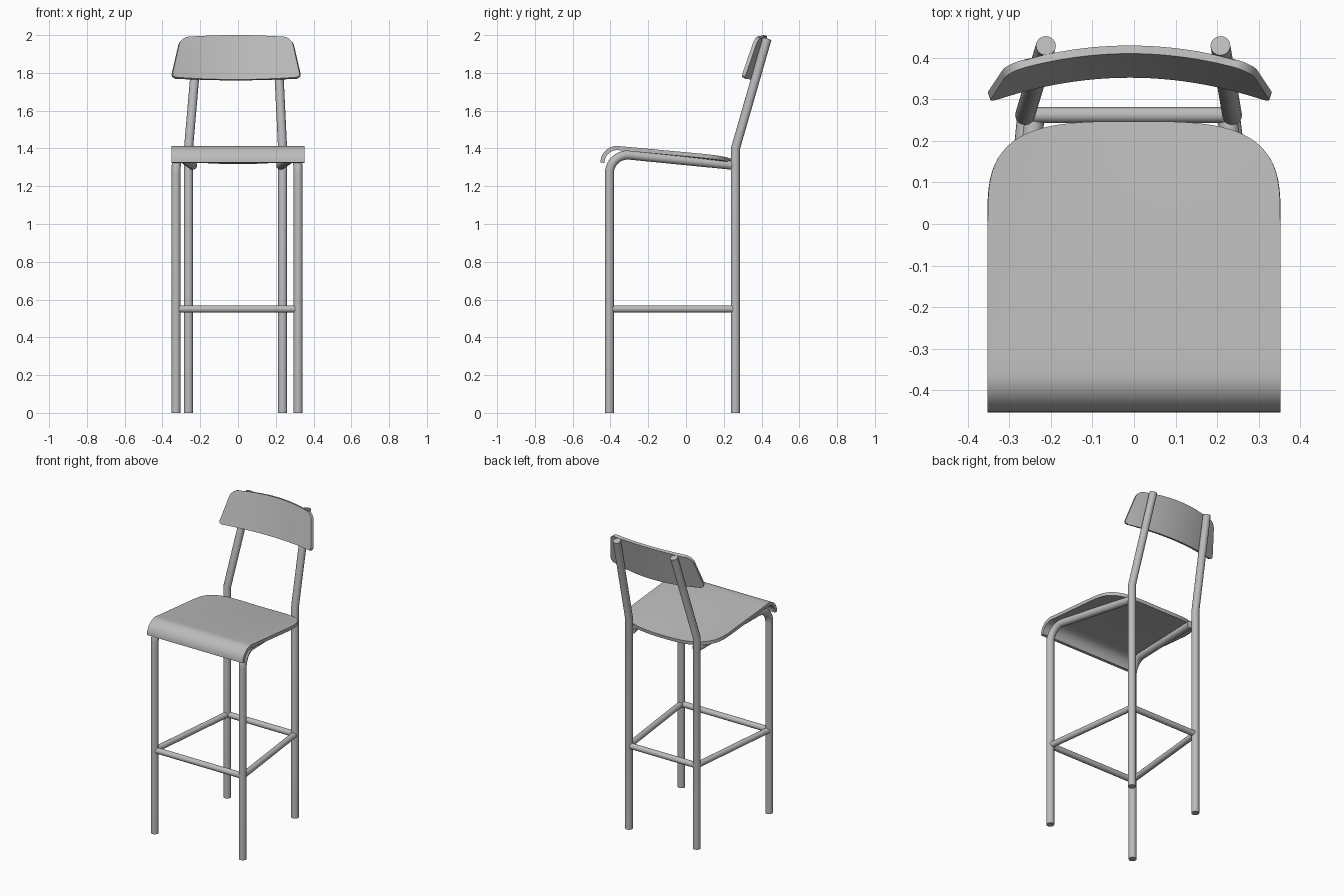
import bpy, math

if "Cube" in bpy.data.objects:
    bpy.data.objects.remove(bpy.data.objects["Cube"])

grey = bpy.data.materials.new("plain_grey")
grey.diffuse_color = (0.5, 0.5, 0.5, 1)
grey.use_nodes = True
grey.node_tree.nodes["Principled BSDF"].inputs["Base Color"].default_value = grey.diffuse_color


def finish(obj, angle=40):
    obj.data.materials.append(grey)
    bpy.ops.object.select_all(action='DESELECT')
    obj.select_set(True)
    bpy.context.view_layer.objects.active = obj
    if obj.type == 'CURVE' or obj.modifiers:
        bpy.ops.object.convert(target='MESH')
    bpy.ops.object.shade_smooth_by_angle(angle=math.radians(angle))


def tube(name, points, radius):
    """Round capped tube along a path."""
    cu = bpy.data.curves.new(name, 'CURVE')
    cu.dimensions = '3D'
    cu.bevel_depth = radius
    cu.bevel_resolution = 6
    cu.use_fill_caps = True
    sp = cu.splines.new('POLY')
    sp.points.add(len(points) - 1)
    for p, co in zip(sp.points, points):
        p.co = (*co, 1)
    obj = bpy.data.objects.new(name, cu)
    bpy.context.collection.objects.link(obj)
    finish(obj)


def sheet(name, rows, thickness):
    """Curved panel from a grid of points, thickened away from its face normals."""
    n = len(rows[0])
    verts = [p for row in rows for p in row]
    faces = [(j * n + i, j * n + i + 1, (j + 1) * n + i + 1, (j + 1) * n + i)
             for j in range(len(rows) - 1) for i in range(n - 1)]
    me = bpy.data.meshes.new(name)
    me.from_pydata(verts, [], faces)
    obj = bpy.data.objects.new(name, me)
    bpy.context.collection.objects.link(obj)
    mod = obj.modifiers.new("thickness", 'SOLIDIFY')
    mod.thickness = thickness
    mod.offset = -1
    finish(obj)


# Seat: rolled front lip, gentle backward slope, rounded rear corners
A, B, N, R = 0.352, 0.247, 3.4, 0.088
COLS = 48
columns = [math.sin(math.pi / 2 * (2 * i / COLS - 1)) for i in range(COLS + 1)]
lip = [(-0.365 + R * math.cos(a), 1.325 + R * math.sin(a))
       for a in (math.radians(180 - 95 * k / 12) for k in range(13))]
y0, z0 = lip[-1]
seat_rows = [[(A * u, y, z) for u in columns] for y, z in lip]
for k in range(1, 17):
    row = []
    for u in columns:
        back = B * max(0, 1 - abs(u) ** N) ** (1 / N)
        y = y0 + (back - y0) * k / 16
        t = (y - y0) / (B - y0)
        sag = 0.018 * t * t * (1 - u * u)
        row.append((A * u, y, z0 - 0.092 * (y - y0) - sag))
    seat_rows.append(row)
sheet("seat", seat_rows, 0.022)

# Backrest: bowed, leaning panel that narrows towards the top
ROWS, Z0, Z1 = 24, 1.765, 2.0
back_rows = []
for j in range(ROWS + 1):
    v = 0.5 - 0.5 * math.cos(math.pi * j / ROWS)
    h = v * (Z1 - Z0)
    w = 0.34 - 0.048 * v
    for d, r in ((h, 0.025), (Z1 - Z0 - h, 0.045)):
        if d < r:
            w -= r * (1 - math.sqrt(max(0, 1 - (1 - d / r) ** 2)))
    row = []
    for i in range(25):
        u = i / 12 - 1
        x = u * w
        z = Z0 + h + u * u * (0.012 * (1 - v) - 0.008 * v)
        row.append((x - 0.01, 0.352 + 0.058 * v - 0.52 * x * x, z))
    back_rows.append(row)
sheet("backrest", back_rows, 0.02)

# Frame: (side, front leg x, rear leg x, post top x, rail end x)
TUBE, BAR, FY, RY, BAR_Z = 0.024, 0.019, -0.405, 0.262, 0.55
sides = (("left", -0.328, -0.262, -0.212, -0.24),
         ("right", 0.318, 0.236, 0.208, 0.226))
for side, fx, rx, tx, ex in sides:
    # Front leg bending into the seat rail
    path = [(fx, FY, 0)]
    bend = [(FY + 0.095 * (1 - math.cos(a)), 1.27 + 0.095 * math.sin(a))
            for a in (math.radians(95 * k / 10) for k in range(11))]
    for y, z in bend + [(0.245, 1.311)]:
        path.append((fx + (ex - fx) * (y - FY) / (0.245 - FY), y, z))
    tube("front_leg_and_rail_" + side, path, TUBE)
    # Rear leg bending into the back post
    tube("rear_leg_and_post_" + side,
         [(rx, RY, 0), (rx, RY, 1.40), (tx, 0.429, 1.98)], TUBE)
    tube("side_footrest_" + side, [(fx, FY, BAR_Z), (rx, RY, BAR_Z)], BAR)

# Front and rear footrest bars
for name, y, k in (("front_footrest", FY, 1), ("rear_footrest", RY, 2)):
    tube(name, [(sides[0][k], y, BAR_Z), (sides[1][k], y, BAR_Z)], BAR)
